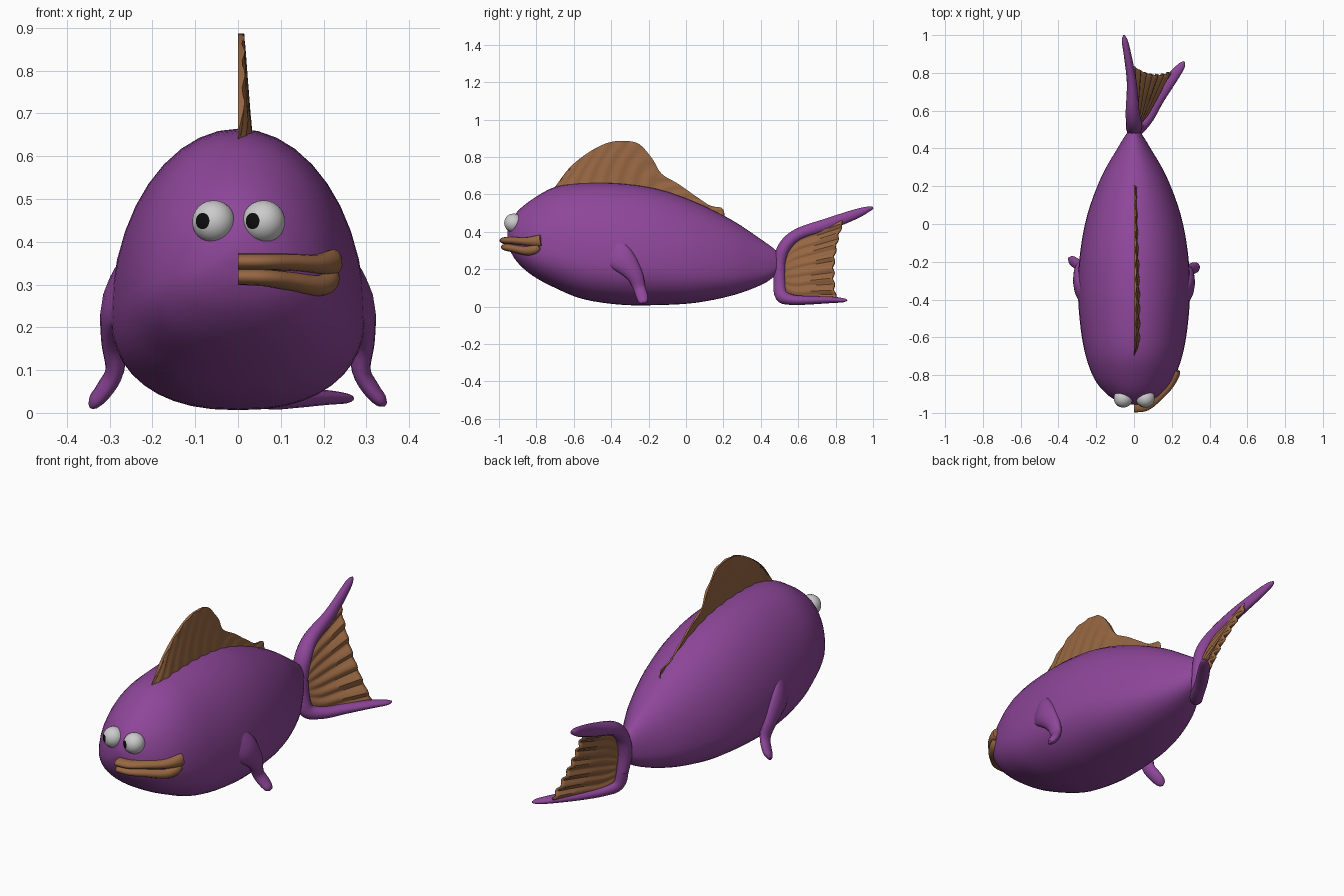
import bpy, bmesh, math
from mathutils import Vector

if "Cube" in bpy.data.objects:
    bpy.data.objects.remove(bpy.data.objects["Cube"])

def material(name, col):
    m = bpy.data.materials.new(name)
    m.diffuse_color = (*col, 1)
    m.use_nodes = True
    m.node_tree.nodes["Principled BSDF"].inputs["Base Color"].default_value = m.diffuse_color
    return m

PURPLE = material("purple_skin", (0.27, 0.062, 0.32))
BROWN = material("brown_fin", (0.31, 0.135, 0.055))
BLACK = material("black_pupil", (0.004, 0.004, 0.004))
WHITE = material("eye_white", (0.72, 0.72, 0.72))

def spline(pts, n):
    """Catmull-Rom through tuples of any size."""
    out = []
    for i in range(len(pts) - 1):
        a, b, c, d = (pts[max(i - 1, 0)], pts[i], pts[i + 1], pts[min(i + 2, len(pts) - 1)])
        for k in range(n):
            t = k / n
            out.append(tuple(0.5 * (2 * q + (r - p) * t + (2 * p - 5 * q + 4 * r - s) * t * t
                                    + (3 * q - p - 3 * r + s) * t ** 3)
                             for p, q, r, s in zip(a, b, c, d)))
    return out + [tuple(pts[-1])]

def skin(name, rows, mat, closed=True, angle=50):
    """Bridge rows of points; closed rows become capped tubes."""
    bm = bmesh.new()
    vs = [[bm.verts.new(p) for p in r] for r in rows]
    m = len(rows[0])
    for a, b in zip(vs, vs[1:]):
        for j in range(m if closed else m - 1):
            k = (j + 1) % m
            bm.faces.new((a[j], a[k], b[k], b[j]))
    if closed:
        bm.faces.new(vs[0])
        bm.faces.new(vs[-1])
        bmesh.ops.recalc_face_normals(bm, faces=bm.faces)
    return finish(name, bm, [mat], angle)

def finish(name, bm, mats, angle=50):
    me = bpy.data.meshes.new(name)
    bm.to_mesh(me)
    bm.free()
    for m in mats:
        me.materials.append(m)
    ob = bpy.data.objects.new(name, me)
    bpy.context.collection.objects.link(ob)
    bpy.ops.object.select_all(action='DESELECT')
    ob.select_set(True)
    bpy.context.view_layer.objects.active = ob
    bpy.ops.object.shade_smooth_by_angle(angle=math.radians(angle))
    return ob

def tube(name, stations, ref, mat, sides=14, n=5):
    """Elliptical tube: stations are x, y, z, radius along ref, radius across."""
    st = spline(stations, n)
    rows = []
    for i, s in enumerate(st):
        t = (Vector(st[min(i + 1, len(st) - 1)][:3]) - Vector(st[max(i - 1, 0)][:3])).normalized()
        b = Vector(ref)
        b = (b - t * b.dot(t)).normalized()
        c = t.cross(b)
        rows.append([Vector(s[:3]) + b * s[3] * math.cos(q) + c * s[4] * math.sin(q)
                     for q in (2 * math.pi * j / sides for j in range(sides))])
    return skin(name, rows, mat)

# Body: egg-shaped sections (y, bottom, top, half width)
BODY = spline([(-.955, .36, .40, .02), (-.94, .30, .45, .08), (-.90, .235, .51, .145),
               (-.82, .165, .575, .21), (-.70, .10, .64, .255), (-.55, .04, .662, .283),
               (-.35, .01, .66, .297), (-.15, .008, .63, .285), (.05, .02, .56, .247),
               (.25, .06, .46, .173), (.40, .115, .36, .088), (.47, .16, .31, .045),
               (.51, .21, .27, .015)], 4)
rows = []
for y, lo, hi, w in BODY:
    zc = lo + .33 * (hi - lo)
    ring = []
    for j in range(40):
        c, s = math.cos(j * math.pi / 20), math.sin(j * math.pi / 20)
        if s >= 0:
            ring.append((w * c, y, zc + (hi - zc) * s))
        else:
            ring.append((w * math.copysign(abs(c) ** .85, c), y, zc - (zc - lo) * abs(s) ** .92))
    rows.append(ring)
skin("body", rows, PURPLE)

# Side fins, the left one set slightly further back
for name, sx, dy in (("right_side_fin", 1, 0), ("left_side_fin", -1, .03)):
    tube(name, [(sx * x, y + dy * k / 4, z, a, b) for k, (x, y, z, a, b) in enumerate([
        (.262, -.41, .30, .02, .085), (.285, -.34, .25, .034, .072), (.290, -.275, .17, .03, .046),
        (.288, -.25, .10, .022, .034), (.312, -.235, .055, .02, .032), (.333, -.23, .03, .016, .026),
        (.345, -.228, .02, .006, .012)])], (1, 0, 0), PURPLE, n=4)

# Eyes: sphere pole aimed along the gaze, pole cap coloured as pupil
gaze = Vector((-.56, -.83, .03)).normalized()
for name, x in (("left_eye", -.057), ("right_eye", .06)):
    bm = bmesh.new()
    bmesh.ops.create_uvsphere(bm, u_segments=28, v_segments=24, radius=.05)
    bm.transform(gaze.to_track_quat('Z', 'Y').to_matrix().to_4x4())
    for f in bm.faces:
        f.material_index = int(f.calc_center_median().normalized().dot(gaze) > math.cos(math.radians(23)))
    for v in bm.verts:
        v.co += Vector((x, -.922, .447))
    finish(name, bm, [WHITE, BLACK])

# Lips: one-sided, wrapping round the right cheek
tube("upper_lip", [(0, -.962, .353, .019, .036), (.06, -.957, .353, .019, .034),
                   (.12, -.915, .352, .02, .03), (.18, -.855, .348, .022, .028),
                   (.215, -.80, .35, .03, .026), (.225, -.775, .353, .03, .02)],
     (0, 0, 1), BROWN)
tube("lower_lip", [(0, -.955, .318, .019, .034), (.06, -.95, .316, .02, .034),
                   (.12, -.905, .308, .022, .032), (.18, -.85, .298, .025, .028),
                   (.21, -.81, .306, .026, .024), (.22, -.785, .322, .02, .018)],
     (0, 0, 1), BROWN)

# Back fin: rippled half shell from x = 0 outwards
crest = spline([(-.70, .61, .64), (-.62, .62, .745), (-.52, .63, .825), (-.42, .63, .875),
                (-.33, .625, .886), (-.25, .61, .868), (-.18, .60, .79), (-.13, .585, .71),
                (-.04, .56, .655), (.06, .52, .585), (.13, .49, .54), (.19, .46, .528),
                (.205, .455, .50)], 6)
rows = []
for i, (y, zb, zt) in enumerate(crest):
    u = i / (len(crest) - 1)
    fade = min(1, 14 * u, 14 * (1 - u)) * (1 - .5 * u)
    row = []
    for k in range(11):
        v = k / 10
        ripple = .004 * math.sin(80 * (y - .12 * v * v))
        row.append((fade * (.036 - .022 * v + ripple), y, zb + (zt - zb) * v))
    rows.append(row + [(0, y, zt)])
skin("back_fin", rows, BROWN, closed=False, angle=40)

# Tail lobes
tube("tail_upper_lobe", [(.01, .505, .13, .035, .03), (0, .50, .22, .04, .034),
                         (0, .525, .315, .042, .036), (-.008, .60, .385, .036, .034),
                         (-.012, .75, .437, .026, .034), (-.035, .90, .492, .02, .027),
                         (-.049, .97, .519, .016, .016), (-.053, 1.0, .528, .004, .006)],
     (1, 0, 0), PURPLE)
tube("tail_lower_lobe", [(.005, .50, .23, .034, .034), (.012, .50, .14, .032, .034),
                         (.03, .51, .06, .032, .036), (.075, .57, .036, .034, .028),
                         (.13, .665, .034, .032, .023), (.20, .77, .036, .03, .018),
                         (.25, .835, .034, .02, .012), (.266, .86, .034, .005, .004)],
     (.86, -.5, 0), PURPLE)

# Tail web stretched between the lobes
upper = spline([(.005, .53, .30), (0, .60, .375), (-.008, .72, .42), (-.015, .845, .465)], 5)
lower = spline([(.03, .53, .08), (.075, .585, .045), (.13, .68, .045), (.195, .80, .045)], 5)
rows = []
for i, (p, q) in enumerate(zip(upper, lower)):
    s = i / (len(upper) - 1)
    row = []
    for k in range(41):
        v = k / 40
        pt = Vector(p).lerp(Vector(q), v)
        pt += Vector((.8, -.45, 0)) * (.012 * s * math.sin(v * 2 * math.pi * 7))
        pt.y -= .12 * s * v * (1 - v)
        row.append(pt)
    rows.append(row)
web = skin("tail_web", rows, BROWN, closed=False, angle=40)
mod = web.modifiers.new("thickness", 'SOLIDIFY')
mod.thickness = .012
mod.offset = 0
